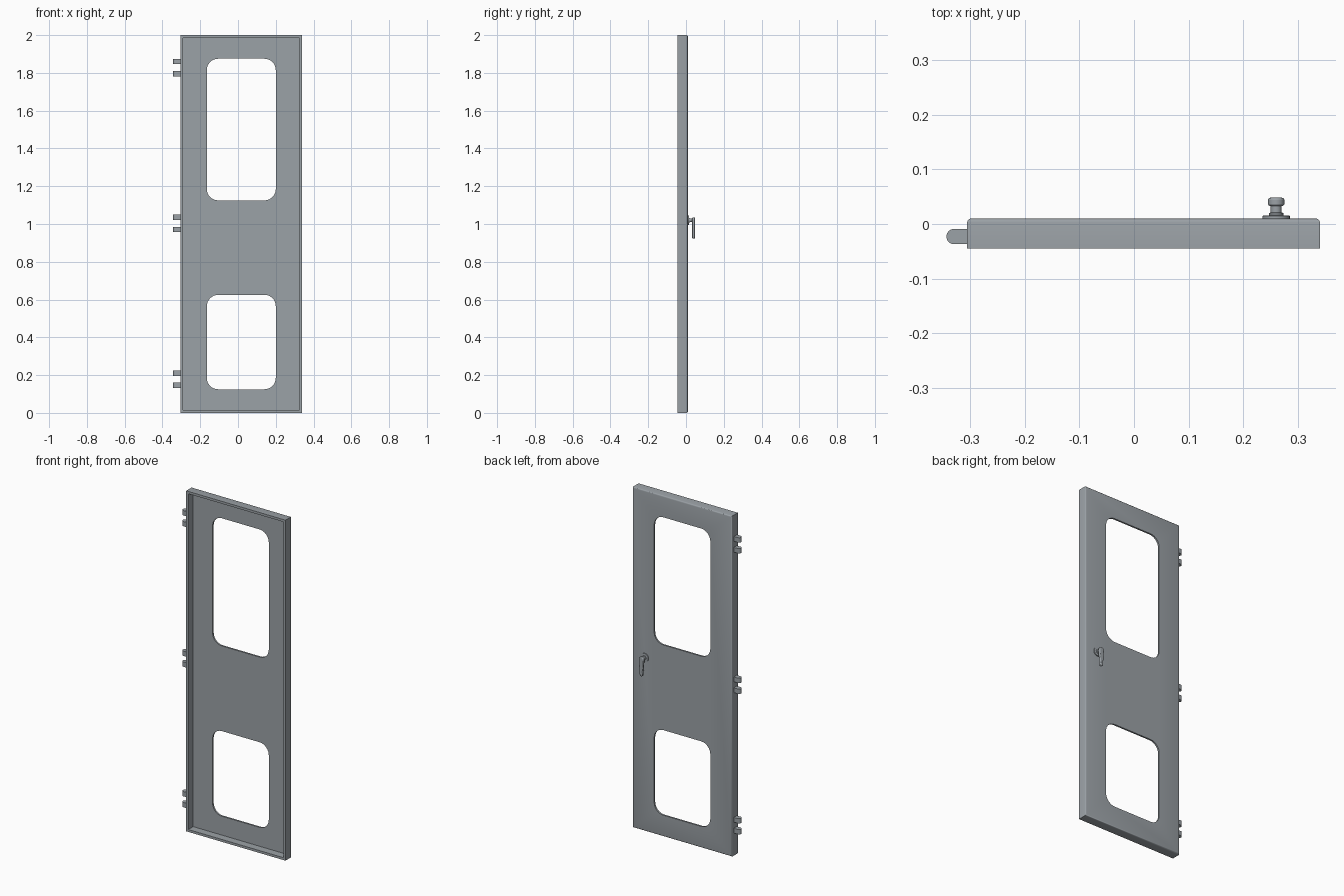
import bpy, bmesh, math
from mathutils import Vector

cube = bpy.data.objects.get("Cube")
if cube:
    bpy.data.objects.remove(cube, do_unlink=True)

steel = bpy.data.materials.new("blue grey steel")
steel.use_nodes = True
steel.diffuse_color = (0.33, 0.36, 0.385, 1)
steel.node_tree.nodes["Principled BSDF"].inputs["Base Color"].default_value = steel.diffuse_color


def add_object(name, bm):
    bmesh.ops.recalc_face_normals(bm, faces=bm.faces)
    mesh = bpy.data.meshes.new(name)
    bm.to_mesh(mesh)
    bm.free()
    mesh.materials.append(steel)
    obj = bpy.data.objects.new(name, mesh)
    bpy.context.collection.objects.link(obj)
    return obj


def smooth(obj):
    bpy.ops.object.select_all(action='DESELECT')
    obj.select_set(True)
    bpy.context.view_layer.objects.active = obj
    bpy.ops.object.shade_smooth_by_angle(angle=math.radians(35))


def prism(name, points, direction):
    """Extrude a closed outline along a direction."""
    bm = bmesh.new()
    face = bm.faces.new([bm.verts.new(p) for p in points])
    top = bmesh.ops.extrude_face_region(bm, geom=[face])["geom"]
    bmesh.ops.translate(bm, vec=Vector(direction),
                        verts=[v for v in top if isinstance(v, bmesh.types.BMVert)])
    return add_object(name, bm)


def rounded_rect(x0, x1, z0, z1, r, steps=8):
    pts = []
    corners = [(x1 - r, z1 - r), (x0 + r, z1 - r), (x0 + r, z0 + r), (x1 - r, z0 + r)]
    for quarter, (cx, cz) in enumerate(corners):
        for i in range(steps + 1):
            a = (quarter + i / steps) * math.pi / 2
            pts.append((cx + r * math.cos(a), cz + r * math.sin(a)))
    return pts


LEFT, RIGHT, FRONT, BACK, HEIGHT = -0.305, 0.34, -0.045, 0.01, 2.0
RIM, SKIN = 0.014, 0.01


def box_outline(inset, y):
    l, r, b, t = LEFT + inset, RIGHT - inset, inset, HEIGHT - inset
    return [(l, y, b), (r, y, b), (r, y, t), (l, y, t)]


# Door shell with softened back edges
door = prism("door_panel", box_outline(0, FRONT), (0, BACK - FRONT, 0))
bm = bmesh.new()
bm.from_mesh(door.data)
edges = [e for e in bm.edges if all(v.co.y > BACK - 0.001 for v in e.verts)]
bmesh.ops.bevel(bm, geom=edges, offset=0.007, segments=3, profile=0.5, affect='EDGES')
bm.to_mesh(door.data)
bm.free()

# Front recess and two rounded window openings
cutters = [prism("recess_cutter", box_outline(RIM, FRONT - 0.05),
                 (0, BACK - SKIN - FRONT + 0.05, 0))]
for z0, z1 in ((1.125, 1.875), (0.125, 0.625)):
    outline = [(x, -0.1, z) for x, z in rounded_rect(-0.165, 0.2, z0, z1, 0.06)]
    cutters.append(prism("window_cutter", outline, (0, 0.2, 0)))
for cutter in cutters:
    cutter.hide_render = True
    mod = door.modifiers.new("cut", 'BOOLEAN')
    mod.operation, mod.solver, mod.object = 'DIFFERENCE', 'EXACT', cutter
bpy.context.view_layer.objects.active = door
for mod in list(door.modifiers):
    bpy.ops.object.modifier_apply(modifier=mod.name)
for cutter in cutters:
    bpy.data.objects.remove(cutter, do_unlink=True)
smooth(door)

# Paired hinge knuckles with rounded ends
R = 0.014
for pair, z in enumerate((0.178, 1.003, 1.828)):
    for side, dz in (("lower", -0.032), ("upper", 0.032)):
        outline = [(LEFT + 0.003, -0.023 - R), (LEFT + 0.003, -0.023 + R)]
        for i in range(13):
            a = math.pi / 2 + math.pi * i / 12
            outline.append((-0.329 + R * math.cos(a), -0.023 + R * math.sin(a)))
        smooth(prism(f"hinge_{pair + 1}_{side}",
                     [(x, y, z + dz - 0.014) for x, y in outline], (0, 0, 0.028)))

# Handle mount: flange, collar and neck turned around the y axis
HX, HZ = 0.26, 1.02
profile = [(0, 0.009), (0.025, 0.009), (0.025, 0.015), (0.013, 0.016),
           (0.013, 0.02), (0.01, 0.021), (0.01, 0.037), (0, 0.037)]
bm = bmesh.new()
verts = [bm.verts.new((HX + r, y, HZ)) for r, y in profile]
chain = [bm.edges.new(pair) for pair in zip(verts, verts[1:])]
bmesh.ops.spin(bm, geom=verts + chain, cent=(HX, 0, HZ), axis=(0, 1, 0),
               angle=math.tau, steps=24, use_duplicate=False)
bmesh.ops.remove_doubles(bm, verts=bm.verts, dist=0.0001)
smooth(add_object("handle_mount", bm))

# Lever: round head tapering down to a slimmer round tip
outline = []
for cz, r, start in ((HZ, 0.015, 0), (0.931, 0.009, math.pi)):
    for i in range(13):
        a = start + math.pi * i / 12
        outline.append((HX + r * math.cos(a), 0.033, cz + r * math.sin(a)))
lever = prism("handle_lever", outline, (0, 0.015, 0))
bevel = lever.modifiers.new("rounded edges", 'BEVEL')
bevel.width, bevel.segments, bevel.limit_method = 0.004, 3, 'ANGLE'
bevel.angle_limit = math.radians(40)
smooth(lever)
